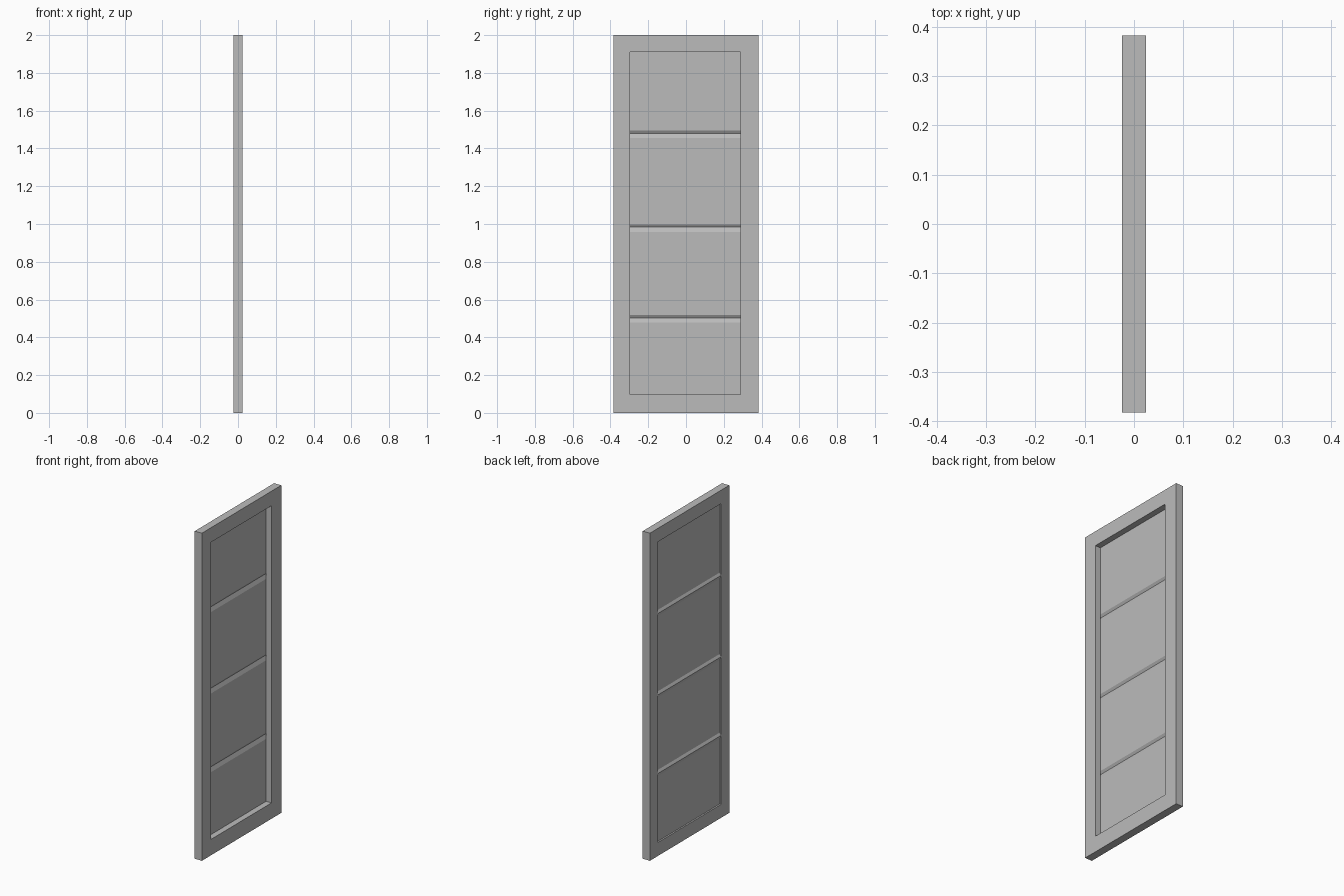
import bpy
import bmesh

cube = bpy.data.objects.get("Cube")
if cube:
    bpy.data.objects.remove(cube, do_unlink=True)

grey = bpy.data.materials.new("plain_grey")
grey.use_nodes = True
colour = (0.5, 0.5, 0.5, 1)
grey.diffuse_color = colour
grey.node_tree.nodes["Principled BSDF"].inputs["Base Color"].default_value = colour

HALF = 0.024       # half the door thickness
SHEET = -0.0125    # front plane of the thin panel
THICK = 0.002      # panel thickness


def loft(name, rings, cyclic=False, caps=False):
    """Bridge successive closed rings of points into one flat-shaded object."""
    bm = bmesh.new()
    loops = [[bm.verts.new(p) for p in ring] for ring in rings]
    pairs = list(zip(loops, loops[1:]))
    if cyclic:
        pairs.append((loops[-1], loops[0]))
    for a, b in pairs:
        for i in range(len(a)):
            j = (i + 1) % len(a)
            bm.faces.new((a[i], a[j], b[j], b[i]))
    if caps:
        bm.faces.new(loops[0])
        bm.faces.new(loops[-1])
    bmesh.ops.recalc_face_normals(bm, faces=bm.faces)
    mesh = bpy.data.meshes.new(name)
    bm.to_mesh(mesh)
    bm.free()
    mesh.materials.append(grey)
    obj = bpy.data.objects.new(name, mesh)
    bpy.context.collection.objects.link(obj)
    return obj


def rectangle(x, bounds):
    y0, y1, z0, z1 = bounds
    return [(x, y0, z0), (x, y1, z0), (x, y1, z1), (x, y0, z1)]


# Frame: deep opening on one face, wider shallow rebate on the other
outer = (-0.383, 0.383, 0, 2)
opening = (-0.297, 0.289, 0.097, 1.911)
rebate = (-0.305, 0.305, 0.082, 1.918)
loft("door_frame", [
    rectangle(SHEET, opening), rectangle(HALF, opening),
    rectangle(HALF, outer), rectangle(-HALF, outer),
    rectangle(-HALF, rebate), rectangle(SHEET, rebate),
], cyclic=True)

# Panel: thin sheet pressed into three V-shaped grooves
y0, y1, z0, z1 = rebate
section = [(SHEET, z0)]
for top in (0.518, 0.998, 1.495):
    section += [(SHEET, top - 0.04),
                (-HALF + THICK, top - 0.015),
                (SHEET, top)]
section.append((SHEET, z1))
section += [(x - THICK, z) for x, z in reversed(section)]
loft("grooved_panel", [[(x, y, z) for x, z in section] for y in (y0, y1)], caps=True)
